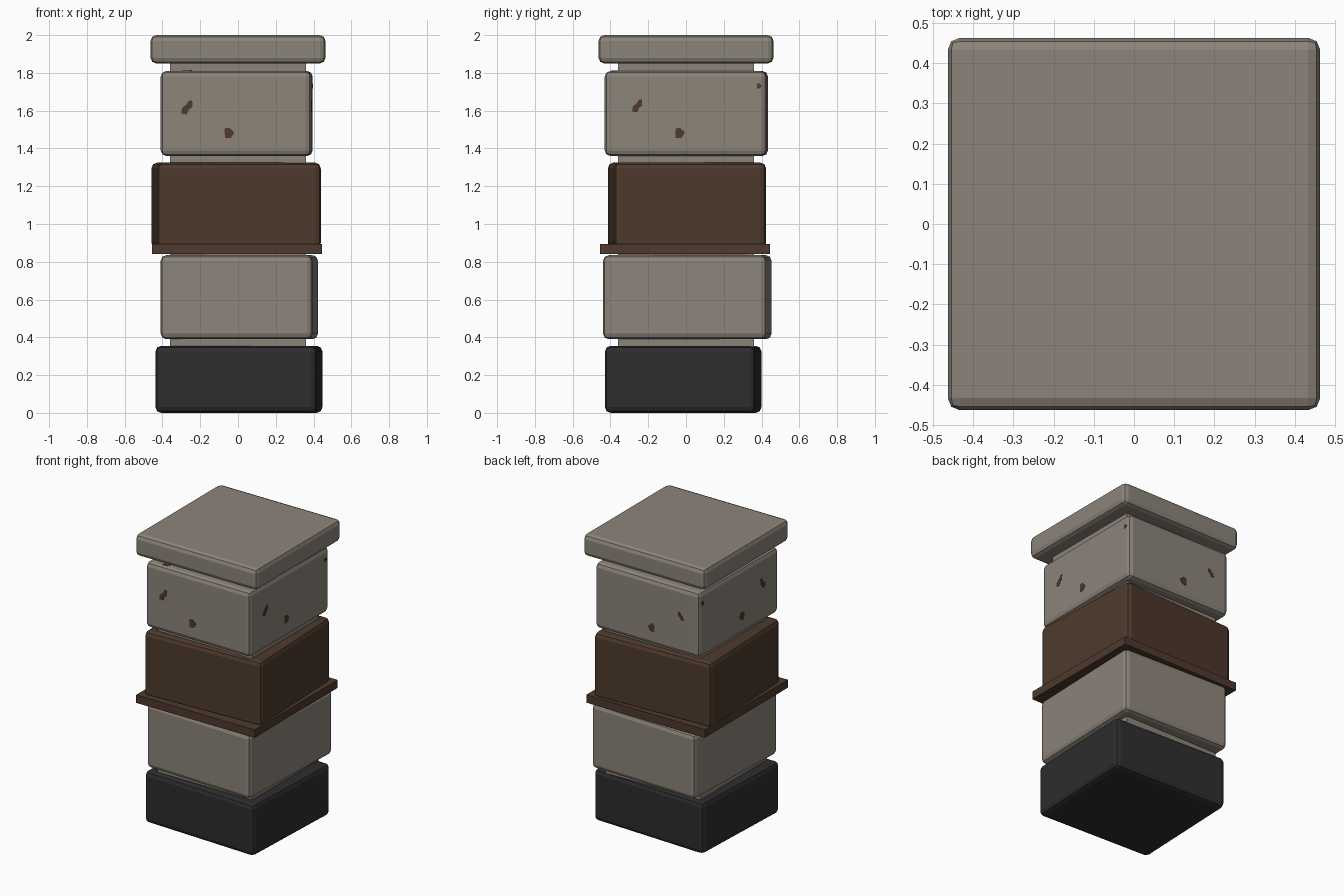
import bpy
import bmesh
import math
from mathutils import Matrix, Vector

cube = bpy.data.objects.get("Cube")
if cube:
    bpy.data.objects.remove(cube, do_unlink=True)


def make_material(name, color):
    mat = bpy.data.materials.new(name)
    mat.use_nodes = True
    mat.diffuse_color = (*color, 1)
    mat.node_tree.nodes["Principled BSDF"].inputs["Base Color"].default_value = (*color, 1)
    return mat


stone = make_material("warm grey stone", (0.262, 0.231, 0.195))
brown = make_material("dark brown", (0.076, 0.041, 0.025))
black = make_material("charcoal", (0.026, 0.026, 0.026))


def add_mesh(name, bm, mat):
    mesh = bpy.data.meshes.new(name)
    bmesh.ops.recalc_face_normals(bm, faces=bm.faces)
    bm.to_mesh(mesh)
    bm.free()
    mesh.materials.append(mat)
    obj = bpy.data.objects.new(name, mesh)
    bpy.context.collection.objects.link(obj)
    return obj


def add_block(name, mat, size, center, bottom, top, turn=0, bevel=0.03):
    bm = bmesh.new()
    bmesh.ops.create_cube(bm, size=1)
    bmesh.ops.scale(bm, vec=(*size, top - bottom), verts=bm.verts)
    obj = add_mesh(name, bm, mat)
    obj.location = (*center, (bottom + top) / 2)
    obj.rotation_euler.z = math.radians(turn)
    if bevel:
        mod = obj.modifiers.new("rounded_edges", "BEVEL")
        mod.width = bevel
        mod.segments = 2
    return obj


# Stack of slightly twisted blocks around a square core
add_block("core", stone, (0.72, 0.72), (0, 0), 0.3, 1.9, bevel=0)
add_block("base_block", black, (0.855, 0.797), (0.005, -0.015), 0, 0.355, -2.3)
add_block("lower_block", stone, (0.805, 0.867), (0.007, 0.007), 0.39, 0.835, -2)
add_block("ledge", brown, (0.9, 0.9), (-0.005, -0.005), 0.84, 0.895, bevel=0)
add_block("middle_block", brown, (0.867, 0.806), (-0.01, 0.005), 0.87, 1.325, 2.3)
width, depth = 0.798, 0.858
upper = add_block("upper_block", stone, (width, depth), (-0.007, 0.002), 1.36, 1.81, -0.5)
add_block("cap", stone, (0.926, 0.926), (0, 0), 1.85, 2.0)

# Chipped paint patches on the upper block
LONG_CHIP = [(-3, -3), (0, -3.5), (1, -1), (3, 0.5), (2.8, 4), (1.2, 4), (-0.5, 1.5), (-2.5, 0)]
ROUND_CHIP = [(-2.5, 2.5), (0, 3), (2.6, 0.5), (0.8, -2.5), (-2.4, -2.6)]


def add_chip(name, outline, scale, origin, across, up):
    """Thin plate on a block face, in the block's own frame."""
    across, up = Vector(across), Vector(up)
    bm = bmesh.new()
    normal = across.cross(up)
    if normal.dot(Vector(origin)) < 0:
        normal = -normal
    ring = [bm.verts.new(Vector(origin) + (across * a + up * b) * scale + normal * 0.002)
            for a, b in outline]
    face = bm.faces.new(ring)
    extruded = bmesh.ops.extrude_face_region(bm, geom=[face])["geom"]
    verts = [v for v in extruded if isinstance(v, bmesh.types.BMVert)]
    bmesh.ops.translate(bm, vec=normal * -0.004, verts=verts)
    chip = add_mesh(name, bm, brown)
    chip.matrix_world = (Matrix.Translation(upper.location)
                         @ Matrix.Rotation(upper.rotation_euler.z, 4, "Z"))


X, Y, Z = (1, 0, 0), (0, 1, 0), (0, 0, 1)
for label, y, size in (("front", -depth / 2, 0.01), ("back", depth / 2, 0.007)):
    add_chip(label + "_long_chip", LONG_CHIP, size, (-0.26, y, 0.03), X, Z)
    add_chip(label + "_round_chip", ROUND_CHIP, 0.01, (-0.035, y, -0.105), X, Z)
for label, x in (("left", width / 2), ("right", -width / 2)):
    add_chip(label + "_long_chip", LONG_CHIP, 0.009, (x, -0.257, 0.038), Y, Z)
    add_chip(label + "_round_chip", ROUND_CHIP, 0.01, (x, -0.03, -0.105), Y, Z)
    add_chip(label + "_corner_chip", ROUND_CHIP, 0.005, (x, 0.39, 0.145), Y, Z)
add_chip("top_chip", ROUND_CHIP, 0.01, (-0.26, -0.375, 0.225), X, Y)
